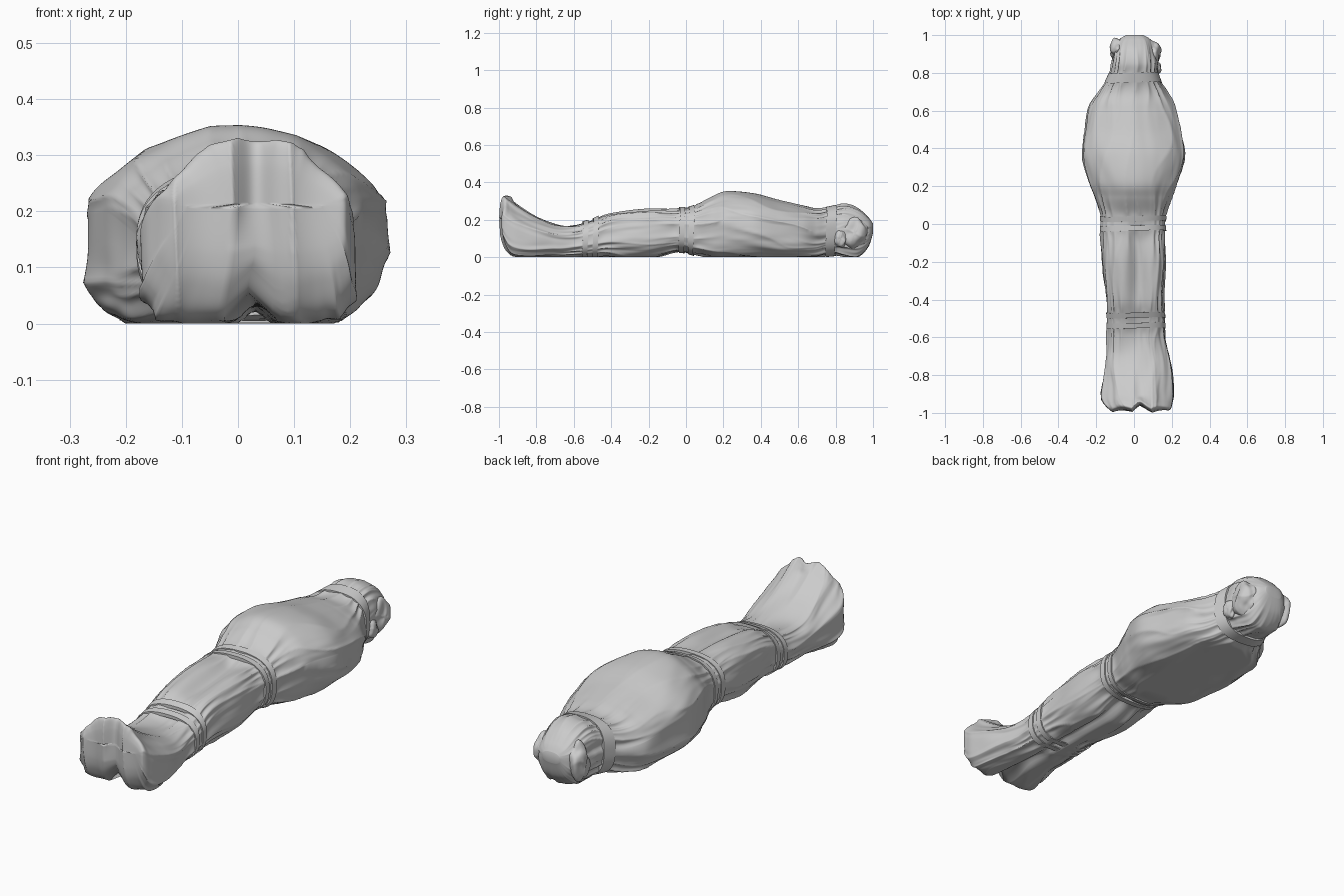
import bpy, bmesh, math
from mathutils import Vector, noise

if "Cube" in bpy.data.objects:
    bpy.data.objects.remove(bpy.data.objects["Cube"])

# stations along the body: y, top z, bottom z, left x, right x
ST = [(-1.0, .213, .207, -.09, .15), (-.995, .29, .12, -.125, .185), (-.98, .337, .06, -.15, .20),
      (-.95, .325, .015, -.17, .208), (-.90, .29, -.005, -.178, .215), (-.80, .222, -.008, -.165, .208),
      (-.70, .18, -.008, -.148, .188), (-.60, .18, -.008, -.145, .168), (-.50, .205, -.005, -.143, .163),
      (-.40, .247, -.008, -.15, .163), (-.20, .27, -.008, -.172, .175), (-.04, .266, .025, -.178, .168),
      (.04, .275, .01, -.178, .17), (.14, .328, -.008, -.21, .205), (.22, .357, -.008, -.24, .235),
      (.36, .345, -.008, -.276, .272), (.50, .307, -.008, -.262, .25), (.62, .28, -.008, -.238, .22),
      (.70, .262, -.008, -.185, .175), (.78, .272, .01, -.137, .13), (.85, .287, .0, -.122, .128),
      (.92, .265, .0, -.108, .115), (.975, .215, .055, -.08, .09), (1.0, .18, .13, -.04, .05)]
BANDS = (-.51, .0, .775)
TIES = (-.538, -.483, -.022, .028, .775)
SEG = 192


def gauss(v, w):
    return math.exp(-(v / w) ** 2)


def smooth(a, b, v):
    t = max(0, min(1, (v - a) / (b - a)))
    return t * t * (3 - 2 * t)


def station(t):
    """Smooth interpolation through the station table."""
    i = min(int(t), len(ST) - 2)
    f = t - i
    p = [ST[max(0, min(len(ST) - 1, i + k))] for k in (-1, 0, 1, 2)]
    return [.5 * (2 * b + (c - a) * f + (2 * a - 5 * b + 4 * c - d) * f * f
                  + (3 * b - a - 3 * c + d) * f ** 3) for a, b, c, d in zip(*p)]


def t_at(y):
    lo, hi = 0, len(ST) - 1
    for _ in range(30):
        m = (lo + hi) / 2
        lo, hi = (m, hi) if station(m)[0] < y else (lo, m)
    return lo


def skin(t, a):
    """Plain body section: rounded above, boxy and flattened below."""
    y, zt, zb, xl, xr = station(t)
    c, s = math.cos(a), math.sin(a)
    torso = smooth(.02, .2, y) * (1 - smooth(.6, .75, y))
    n = (2.5 - .7 * torso) if s > 0 else 2.7 + torso * (2.3 if c < 0 else .8)
    feet = 1 - smooth(-.9, -.7, y)
    if s <= 0:
        n += 2 * feet
    cx, w = (xl + xr) / 2, (xr - xl) / 2
    u = math.copysign(abs(c) ** (2 / n), c)
    v = math.copysign(abs(s) ** (2 / n), s)
    u *= 1 - feet * .3 * smooth(0, 1, v)
    zm = zb + (zt - zb) * (.5 + .06 * torso)
    z = zm + v * ((zt - zm) if s > 0 else (zm - zb))
    return Vector((cx + w * u, y, z)), Vector((cx, y, zm))


def ridge(v):
    return 1 - 2 * abs(math.sin(v)) ** .7


def cloth(t, a):
    """Body section with leg valleys and draped folds."""
    p, mid = skin(t, a)
    y = p.y
    c, s = math.cos(a), math.sin(a)
    side = .25 + .75 * (1 - max(0, s) ** 2)
    near = sum(gauss(y - b, .13) for b in BANDS)
    tied = min(1, sum(gauss(y - b, .03) for b in TIES))
    legs = 1 - smooth(-.1, .05, y)
    feet = 1 - smooth(-.9, -.72, y)
    foot_end = smooth(.2, 3, t)
    ends = smooth(0, 2.5, t) * smooth(0, 2.5, len(ST) - 1 - t)
    # long folds running along the body and gathers fanning out from the ties
    wob = noise.noise(Vector((c * 1.5, y * 3, s * 1.5)))
    d = .005 * side * ridge(5 * a + 2.2 * math.sin(2.5 * y) + 2 * wob) - .002
    d += .006 * near * ridge(9 * a + 3 * wob + y * 3)
    d += .006 * side * wob
    d += .005 * side * noise.noise(Vector((c * 5, y * 7, s * 5)))
    out = (p - mid).normalized() if (p - mid).length > 1e-6 else Vector()
    p += out * d * ends * (1 - .75 * tied)
    # valley between the legs above, split between the feet below
    gx = gauss(p.x - .025, .05)
    if s > 0:
        p.z -= gx * s * .045 * legs * smooth(-.72, -.5, y) * (1 - .5 * min(1, near))
        p.z -= gx * s * .012 * feet * foot_end
        p.z += .005 * ridge(p.x * 32) * feet * s * foot_end
    else:
        p.z += gauss(p.x - .03, .025) * -s * legs * (.03 + .03 * feet) * foot_end
    # hollow, creased sole face
    face = 1 - smooth(-.985, -.9, y)
    p.y += face * (.025 * gauss(p.x - .03, .03) + .007 - .007 * ridge(p.x * 30 + 1.2 * p.z))
    p.z = max(p.z, 0)
    return p


def add_object(name, bm):
    me = bpy.data.meshes.new(name)
    bm.to_mesh(me)
    bm.free()
    me.shade_smooth()
    ob = bpy.data.objects.new(name, me)
    bpy.context.collection.objects.link(ob)
    return ob


def loft(name, rings, closed):
    """Skin a list of vertex loops; cap the ends or close into a ring."""
    bm = bmesh.new()
    vs = [[bm.verts.new(p) for p in r] for r in rings]
    n = len(vs[0])
    pairs = list(zip(vs, vs[1:])) + ([(vs[-1], vs[0])] if closed else [])
    for r, q in pairs:
        for i in range(n):
            j = (i + 1) % n
            bm.faces.new((r[i], r[j], q[j], q[i]))
    if not closed:
        # bridge each end loop straight across, upper half to lower half
        for r in (vs[0], vs[-1]):
            for i in range(n // 2):
                quad = [r[i], r[i + 1], r[n - i - 1], r[(n - i) % n]]
                bm.faces.new(list(dict.fromkeys(quad)))
    bmesh.ops.recalc_face_normals(bm, faces=bm.faces)
    return add_object(name, bm)


# shrouded body
angles = [math.tau * i / SEG for i in range(SEG)]
loft("shroud", [[cloth(k / 14, a) for a in angles] for k in range((len(ST) - 1) * 14 + 1)], False)


# flat straps pulled tight around the body
def strap(name, y, half, lift=.003):
    rings = []
    for dy, h in ((-half, -.012), (-half, lift), (half, lift), (half, -.012)):
        t = t_at(y + dy)
        ring = []
        for a in angles:
            p, mid = skin(t, a)
            q = p + (p - mid).normalized() * h
            ring.append(Vector((q.x, y + dy + .004 * math.sin(a * 2), max(q.z, .001))))
        rings.append(ring)
    ob = loft(name, rings, True)
    bpy.ops.object.select_all(action='DESELECT')
    bpy.context.view_layer.objects.active = ob
    ob.select_set(True)
    bpy.ops.object.shade_smooth_by_angle(angle=math.radians(40))


for name, y, half in (("shin_strap_lower", -.538, .014), ("shin_strap_upper", -.483, .014),
                      ("hip_strap_lower", -.022, .014), ("hip_strap_upper", .028, .014),
                      ("neck_strap", .775, .026)):
    strap(name, y, half)


# gathered cloth tufts at the corners of the head
def tuft(name, loc, size, seed):
    bm = bmesh.new()
    bmesh.ops.create_icosphere(bm, subdivisions=5, radius=1)
    for v in bm.verts:
        d = 1 + .25 * noise.noise(v.co * 1.3 + Vector((seed, 0, 0)))
        d += .04 * ridge(2 * math.atan2(v.co.z, v.co.y) + v.co.x)
        v.co = [l + k * d * s for l, k, s in zip(loc, v.co, size)]
    add_object(name, bm)


tuft("head_tuft_left", (-.085, .925, .13), (.046, .056, .09), 1)
tuft("head_tuft_right", (.095, .90, .13), (.046, .075, .08), 5)
tuft("neck_knot", (.12, .825, .10), (.024, .035, .05), 9)
